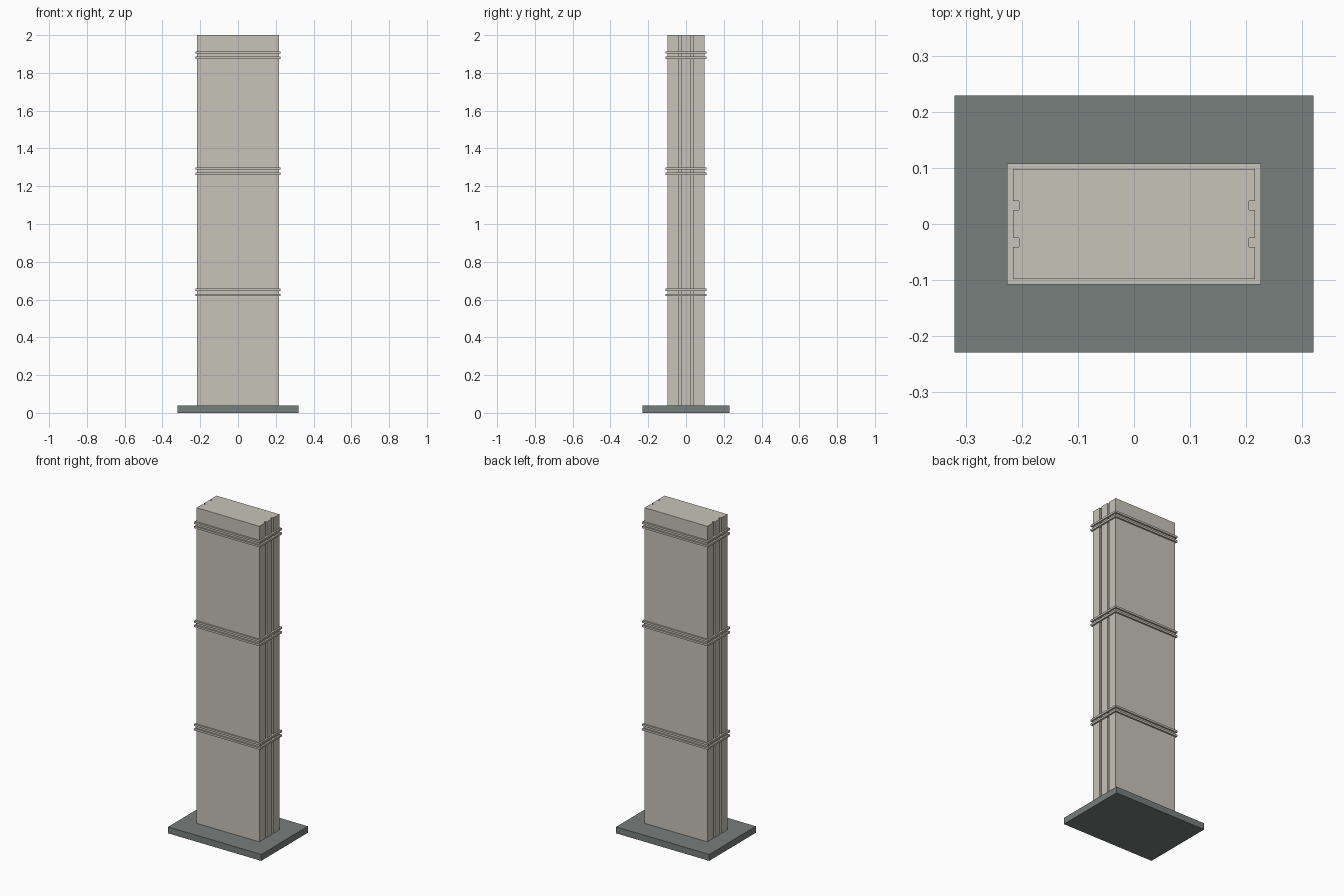
import bpy, bmesh

if "Cube" in bpy.data.objects:
    bpy.data.objects.remove(bpy.data.objects["Cube"])


def material(name, rgb):
    m = bpy.data.materials.new(name)
    m.diffuse_color = (*rgb, 1)
    m.use_nodes = True
    m.node_tree.nodes["Principled BSDF"].inputs["Base Color"].default_value = m.diffuse_color
    return m


def prism(name, outline, z0, z1, mat):
    """Extrude a flat outline from z0 up to z1."""
    bm = bmesh.new()
    face = bm.faces.new([bm.verts.new((x, y, z0)) for x, y in outline])
    ext = bmesh.ops.extrude_face_region(bm, geom=[face])
    top = [v for v in ext["geom"] if isinstance(v, bmesh.types.BMVert)]
    bmesh.ops.translate(bm, verts=top, vec=(0, 0, z1 - z0))
    bmesh.ops.recalc_face_normals(bm, faces=bm.faces)
    mesh = bpy.data.meshes.new(name)
    bm.to_mesh(mesh)
    bm.free()
    mesh.materials.append(mat)
    obj = bpy.data.objects.new(name, mesh)
    bpy.context.collection.objects.link(obj)
    return obj


def rectangle(x, y):
    return [(-x, -y), (x, -y), (x, y), (-x, y)]


stone = material("pale stone", (0.57, 0.55, 0.48))
slate = material("grey plinth", (0.185, 0.21, 0.20))

# Base slab
prism("base_slab", rectangle(0.32, 0.229), 0, 0.04, slate)

# Tower shaft with two vertical grooves on each narrow side
X, Y, DEPTH = 0.216, 0.098, 0.011
G0, G1 = 0.025, 0.041
right = [(X, -Y), (X, -G1), (X - DEPTH, -G1), (X - DEPTH, -G0), (X, -G0),
         (X, G0), (X - DEPTH, G0), (X - DEPTH, G1), (X, G1), (X, Y)]
left = [(-x, -y) for x, y in right]
prism("tower_shaft", right + left, 0.04, 2.0, stone)

# Three pairs of thin projecting bands
for i, z in enumerate((0.638, 1.28, 1.894)):
    for side, dz in (("lower", -0.0135), ("upper", 0.0135)):
        prism(f"{side}_band_{i + 1}", rectangle(0.226, 0.108),
              z + dz - 0.006, z + dz + 0.006, stone)
